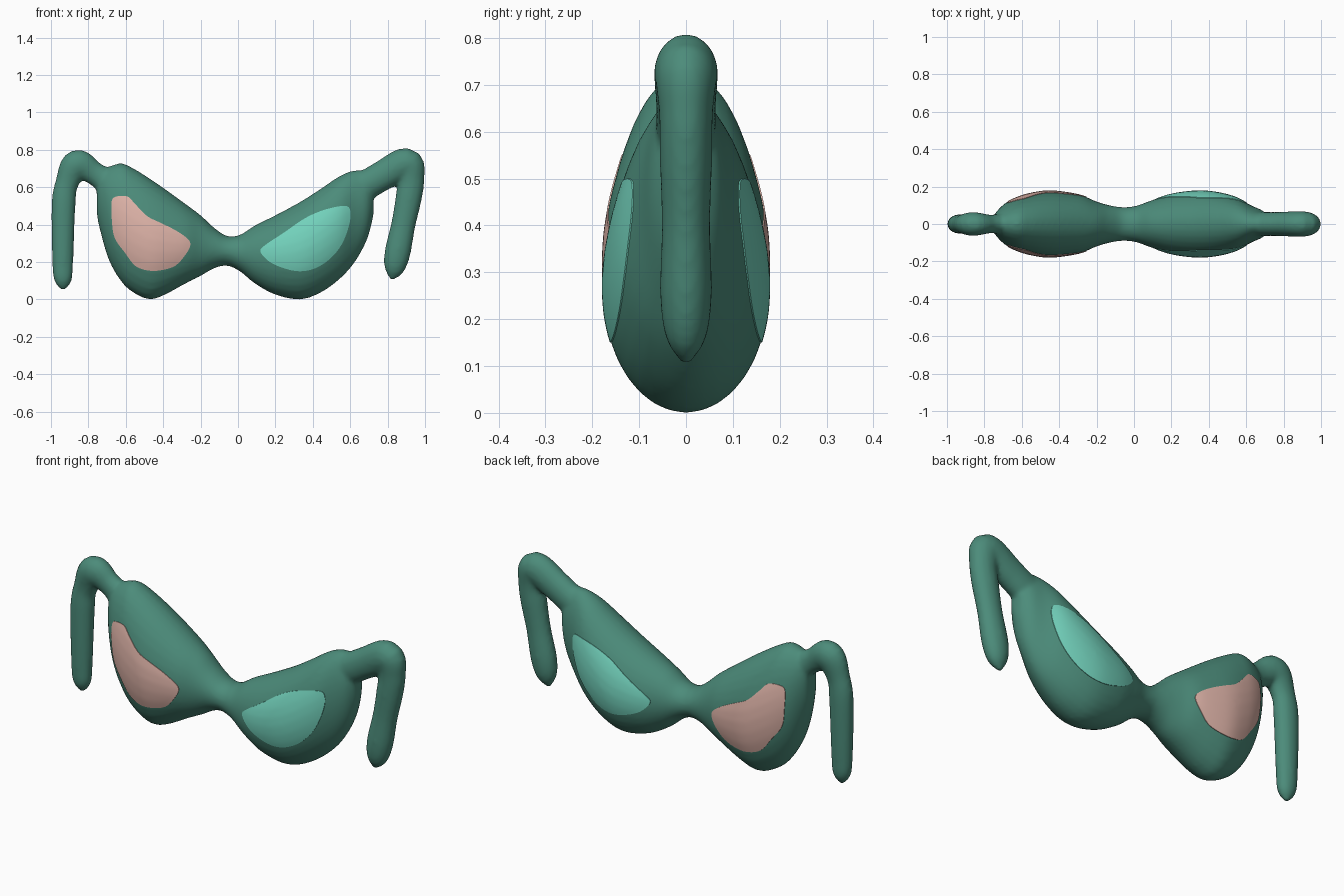
import bpy
import bmesh
from math import sin, cos, tau
from mathutils import Vector

cube = bpy.data.objects.get("Cube")
if cube:
    bpy.data.objects.remove(cube, do_unlink=True)


def make_material(name, rgb):
    material = bpy.data.materials.new(name)
    material.use_nodes = True
    colour = (*rgb, 1)
    material.diffuse_color = colour
    material.node_tree.nodes["Principled BSDF"].inputs["Base Color"].default_value = colour
    return material


frame_green = make_material("frame green", (.072, .26, .195))
lens_mint = make_material("lens mint", (.17, .64, .5))
lens_pink = make_material("lens pink", (.73, .45, .39))


def spline(points, steps, closed=False):
    """Smooth curve through points of any dimension."""
    points = [Vector(p) for p in points]
    count = len(points)

    def pick(i):
        return points[i % count] if closed else points[max(0, min(count - 1, i))]

    result = []
    for i in range(count if closed else count - 1):
        a, b, c, d = (pick(i + k) for k in (-1, 0, 1, 2))
        for s in range(steps):
            t = s / steps
            result.append(b + (c - a) * (t / 2)
                          + (a * 2 - b * 5 + c * 4 - d) * (t * t / 2)
                          + (b * 3 - a - c * 3 + d) * (t ** 3 / 2))
    if not closed:
        result.append(points[-1])
    return result


def add_loft(bm, rings):
    """Skin a list of equal rings and close both ends."""
    loops = [[bm.verts.new(co) for co in ring] for ring in rings]
    for one, two in zip(loops, loops[1:]):
        for i in range(len(one)):
            j = (i + 1) % len(one)
            bm.faces.new((one[i], one[j], two[j], two[i]))
    bm.faces.new(loops[0][::-1])
    bm.faces.new(loops[-1])


def make_object(name, bm, material):
    bmesh.ops.recalc_face_normals(bm, faces=bm.faces)
    mesh = bpy.data.meshes.new(name)
    bm.to_mesh(mesh)
    bm.free()
    mesh.materials.append(material)
    obj = bpy.data.objects.new(name, mesh)
    bpy.context.collection.objects.link(obj)
    bpy.ops.object.select_all(action="DESELECT")
    obj.select_set(True)
    bpy.context.view_layer.objects.active = obj
    return obj


ANGLES = [tau * k / 32 for k in range(32)]

# Frame front: elliptical sections as x, bottom, top, half depth
sections = [
    (-.755, .46, .62, .03), (-.74, .38, .68, .06), (-.69, .21, .71, .11),
    (-.62, .09, .727, .145), (-.55, .03, .695, .165), (-.47, 0, .645, .177),
    (-.39, .025, .59, .173), (-.28, .085, .51, .153), (-.2, .125, .45, .12),
    (-.13, .165, .385, .1), (-.06, .18, .34, .09), (.01, .15, .345, .097),
    (.09, .085, .395, .125), (.2, .025, .45, .16), (.33, 0, .52, .177),
    (.44, .035, .59, .17), (.545, .11, .66, .143), (.625, .2, .69, .1),
    (.69, .32, .68, .07), (.725, .45, .62, .03),
]

# Arms: centre line as x, z, radius
right_arm = [
    (-.6, .58, .07), (-.7, .63, .07), (-.77, .675, .062), (-.86, .72, .08),
    (-.915, .62, .062), (-.933, .5, .064), (-.937, .2, .056),
    (-.936, .1, .046), (-.936, .05, .01),
]
left_arm = [
    (.56, .57, .08), (.68, .61, .08), (.77, .66, .08), (.9, .725, .085),
    (.924, .64, .072), (.912, .54, .07), (.884, .4, .065),
    (.853, .25, .069), (.835, .16, .053), (.82, .105, .01),
]


def arm_rings(path):
    line = spline(path, 6)
    rings = []
    for i, (x, z, radius) in enumerate(line):
        along = line[min(i + 1, len(line) - 1)] - line[max(i - 1, 0)]
        side = Vector((-along.y, 0, along.x)).normalized()
        rings.append([Vector((x, 0, z)) + side * (radius * cos(a))
                      + Vector((0, radius * .8 * sin(a), 0)) for a in ANGLES])
    return rings


# Fuse the front and both arms into one soft, inflated form
bm = bmesh.new()
add_loft(bm, [[(x, depth * cos(a), (low + top) / 2 + (top - low) / 2 * sin(a))
               for a in ANGLES] for x, low, top, depth in spline(sections, 6)])
add_loft(bm, arm_rings(right_arm))
add_loft(bm, arm_rings(left_arm))
frame = make_object("frame_with_arms", bm, frame_green)
remesh = frame.modifiers.new("fuse", "REMESH")
remesh.mode = "VOXEL"
remesh.voxel_size = .011
remesh.use_smooth_shade = True
soften = frame.modifiers.new("soften", "SMOOTH")
soften.factor = .5
soften.iterations = 6
for modifier_name in ("fuse", "soften"):
    bpy.ops.object.modifier_apply(modifier=modifier_name)
bpy.ops.object.shade_smooth()
bpy.context.view_layer.update()

# Lenses: thin domed plates hugging the frame, front and back
pink_outline = [
    (-.675, .525), (-.65, .55), (-.59, .55), (-.55, .51), (-.485, .445),
    (-.415, .41), (-.335, .37), (-.27, .325), (-.255, .29), (-.28, .24),
    (-.335, .18), (-.415, .155), (-.485, .155), (-.55, .18), (-.605, .25),
    (-.66, .33), (-.675, .43),
]
mint_outline = [
    (.12, .255), (.145, .29), (.25, .36), (.36, .435), (.465, .48),
    (.57, .5), (.6, .475), (.595, .4), (.555, .295), (.49, .215),
    (.41, .165), (.33, .15), (.25, .165), (.17, .2),
]


def make_lens(name, outline, facing, material):
    edge = spline(outline, 4, closed=True)
    middle = sum(edge, Vector((0, 0))) / len(edge)

    def on_frame(point, lift):
        start = Vector((point.x, facing, point.y))
        hit, spot, normal, _ = frame.ray_cast(start, Vector((0, -facing, 0)))
        return spot + Vector((0, facing * lift, 0))

    levels = [(1, -.004)] + [(1 - k / 12, .003) for k in range(12)]
    bm = bmesh.new()
    add_loft(bm, [[on_frame(middle.lerp(p, scale), lift) for p in edge]
                  for scale, lift in levels])
    # The hidden underside is left open
    bm.faces.ensure_lookup_table()
    back = max(bm.faces, key=lambda f: f.calc_area())
    bmesh.ops.recalc_face_normals(bm, faces=bm.faces)
    bmesh.ops.delete(bm, geom=[back], context="FACES_ONLY")
    mesh_object = make_object(name, bm, material)
    if mesh_object.data.polygons[-1].normal.y * facing < 0:
        mesh_object.data.flip_normals()
    bpy.ops.object.shade_smooth_by_angle(angle=.7)


for place, facing in (("front", -1), ("back", 1)):
    make_lens("right_lens_" + place, pink_outline, facing, lens_pink)
    make_lens("left_lens_" + place, mint_outline, facing, lens_mint)
